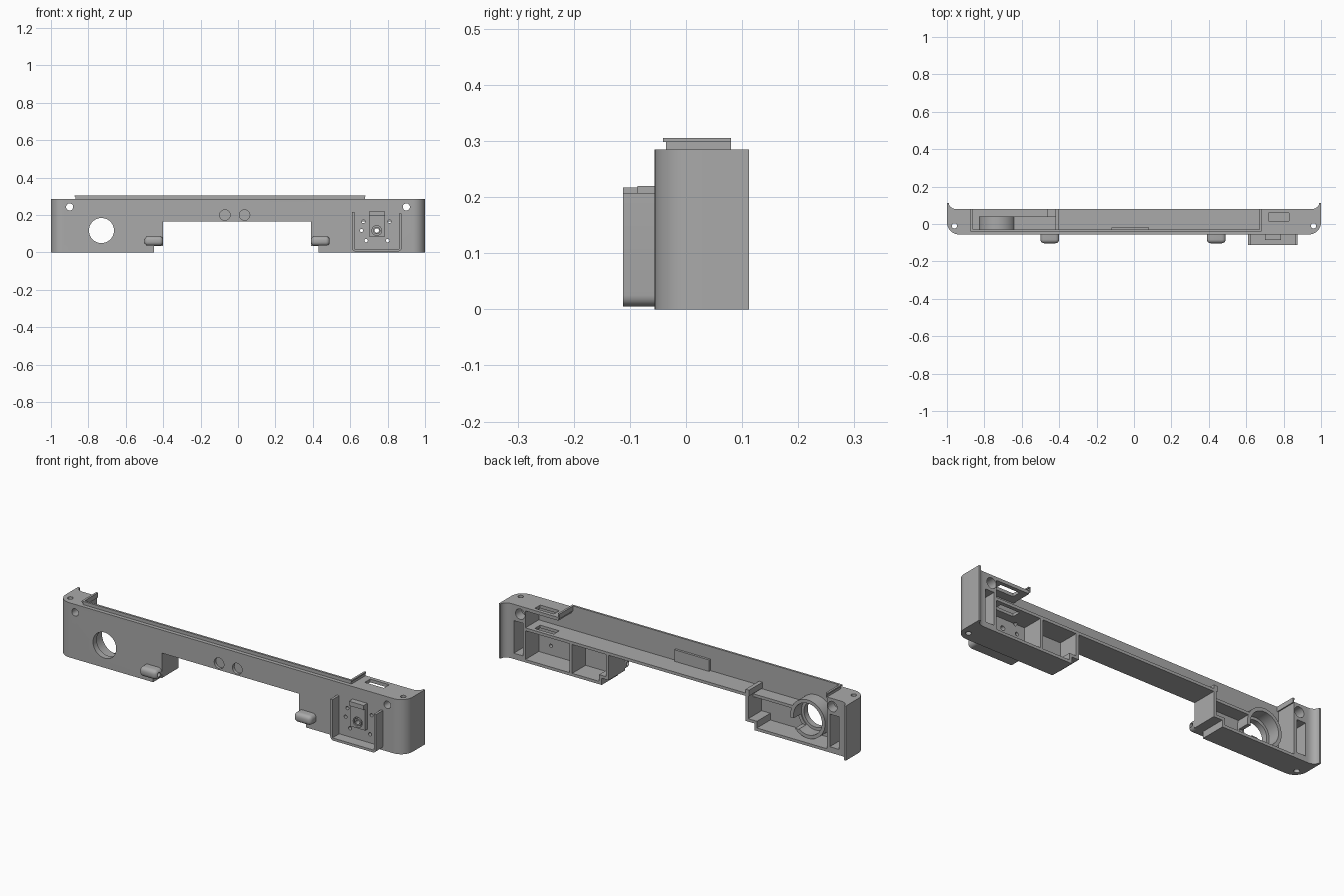
import bpy, bmesh, math
from mathutils import Matrix, Vector

if "Cube" in bpy.data.objects:
    bpy.data.objects.remove(bpy.data.objects["Cube"])

GREY = (0.40, 0.40, 0.40, 1)
grey = bpy.data.materials.new("plain grey")
grey.use_nodes = True
grey.diffuse_color = GREY
grey.node_tree.nodes["Principled BSDF"].inputs["Base Color"].default_value = GREY


def finish(name, bm):
    bmesh.ops.recalc_face_normals(bm, faces=bm.faces)
    mesh = bpy.data.meshes.new(name)
    bm.to_mesh(mesh)
    bm.free()
    mesh.materials.append(grey)
    ob = bpy.data.objects.new(name, mesh)
    bpy.context.collection.objects.link(ob)
    return ob


def box(name, x, y, z, bevel=0):
    bm = bmesh.new()
    bmesh.ops.create_cube(bm, size=1)
    for v in bm.verts:
        v.co = Vector([lo + (c + 0.5) * (hi - lo) for c, (lo, hi) in zip(v.co, (x, y, z))])
    if bevel:
        bmesh.ops.bevel(bm, geom=bm.edges[:], offset=bevel, segments=5, affect='EDGES', profile=0.5)
    return finish(name, bm)


def rod(name, centre, radius, length, axis='Y', sides=48):
    bm = bmesh.new()
    turn = {'X': Matrix.Rotation(math.pi / 2, 4, 'Y'),
            'Y': Matrix.Rotation(math.pi / 2, 4, 'X'), 'Z': Matrix()}[axis]
    bmesh.ops.create_cone(bm, cap_ends=True, segments=sides, radius1=radius, radius2=radius,
                          depth=length, matrix=Matrix.Translation(centre) @ turn)
    return finish(name, bm)


def prism(name, outline, z0, z1):
    bm = bmesh.new()
    face = bm.faces.new([bm.verts.new((x, y, z0)) for x, y in outline])
    out = bmesh.ops.extrude_face_region(bm, geom=[face])
    for v in out["geom"]:
        if isinstance(v, bmesh.types.BMVert):
            v.co.z = z1
    return finish(name, bm)


def combine(target, tools, mode='DIFFERENCE'):
    for tool in tools:
        tool.hide_render = True
        mod = target.modifiers.new("combine", 'BOOLEAN')
        mod.operation, mod.solver, mod.object = mode, 'EXACT', tool
        bpy.context.view_layer.objects.active = target
        bpy.ops.object.modifier_apply(modifier=mod.name)
        bpy.data.objects.remove(tool)


def smooth(ob):
    bpy.ops.object.select_all(action='DESELECT')
    ob.select_set(True)
    bpy.context.view_layer.objects.active = ob
    bpy.ops.object.shade_smooth_by_angle(angle=math.radians(30))


FRONT, INNER, BACK, TOP = -0.056, -0.03, 0.08, 0.285
THROUGH = (-0.5, 0.5)
REAR = (INNER, 0.5)

# Housing outline: rounded front corners, flared rear tips
side = [(0.935 + 0.065 * math.sin(a), 0.009 - 0.065 * math.cos(a))
        for a in [math.radians(9 * i) for i in range(11)]]
side += [(1.0, 0.112), (0.99, 0.112)]
side += [(0.95 + 0.04 * math.cos(a), 0.112 - 0.032 * math.sin(a))
         for a in [math.radians(15 * i) for i in range(1, 7)]]
housing = prism("housing", side + [(-x, y) for x, y in reversed(side)], 0, TOP)

# Open cavities, compartments and the central underside notch
cuts = [
    box("upper_cavity", (-0.87, 0.68), REAR, (0.18, 0.5)),
    box("covered_cavity", (0.42, 0.87), REAR, (0.18, 0.268)),
    box("centre_notch", (-0.4, 0.39), THROUGH, (-0.5, 0.165)),
    box("notch_step", (-0.45, 0.43), THROUGH, (-0.5, 0.035)),
    box("left_cell", (0.615, 0.87), REAR, (0.015, 0.165)),
    box("left_inner_cell", (0.445, 0.6), REAR, (0.015, 0.165)),
    box("left_inner_pocket", (0.405, 0.5), REAR, (0.05, 0.165)),
    box("right_cell", (-0.87, -0.465), REAR, (0.015, 0.2)),
    box("right_pocket", (-0.5, -0.415), REAR, (0.05, 0.2)),
    box("cover_slot", (0.72, 0.83), (0.015, 0.06), (0.15, 0.5)),
    rod("round_window", (-0.73, 0, 0.117), 0.067, 0.6),
]
# End slots, screw holes and corner pin holes on both sides
for s in (-1, 1):
    xs = sorted((s * 0.885, s * 0.937))
    cuts += [
        box("end_slot", xs, REAR, (0.03, 0.2)),
        rod("screw_hole", (s * 0.9, 0, 0.243), 0.019, 0.6),
        rod("counterbore", (s * 0.9, 0.28, 0.243), 0.027, 0.5),
        rod("pin_hole", (s * 0.96, -0.01, 0.15), 0.014, 0.8, 'Z'),
    ]
# Small mounting holes and shallow round recesses in the front
for x, z in ((0.67, 0.165), (0.81, 0.165), (0.66, 0.117), (0.685, 0.063), (0.8, 0.063)):
    cuts.append(rod("mount_hole", (x, -0.05, z), 0.009, 0.06, sides=20))
cuts.append(rod("shoe_hole", (0.742, -0.05, 0.117), 0.012, 0.1, sides=24))
for x in (-0.07, 0.035):
    cuts.append(rod("recess", (x, FRONT, 0.2), 0.028, 0.03))
combine(housing, cuts)
smooth(housing)

# Raised lip around three sides of the open top: neck and wider flange
def lip(name, front, x0, x1, z0, z1):
    rim = box(name, (x0, x1), (front, BACK), (z0, z1))
    combine(rim, [box("lip_opening", (-0.862, 0.672), REAR, THROUGH)])
    smooth(rim)

lip("lip_neck", -0.036, -0.868, 0.678, TOP - 0.005, 0.299)
lip("lip_flange", -0.041, -0.873, 0.683, 0.298, 0.305)

# Ring seat behind the round window, with a gap in its lower side
ring = rod("ring_seat", (-0.73, 0.001, 0.117), 0.1, 0.078)
combine(ring, [rod("ring_bore", (-0.73, 0.1, 0.117), 0.082, 0.25),
               rod("ring_opening", (-0.73, 0, 0.117), 0.067, 0.5),
               box("ring_gap", (-0.68, -0.55), (-0.02, 0.2), (0.05, 0.1))])
smooth(ring)

# Interior ledge, partition and rear pad
box("interior_ledge", (-0.645, -0.415), (INNER - 0.005, 0.04), (0.15, 0.165))
box("partition", (-0.42, -0.4), (INNER - 0.005, BACK), (0.17, 0.2))
box("rear_pad", (-0.12, 0.08), (INNER - 0.005, -0.018), (0.175, 0.24))

# Rounded pegs on either side of the notch, drilled at the inner end
for name, x0, x1, inner in (("right_peg", -0.5, -0.4, -0.4), ("left_peg", 0.39, 0.49, 0.39)):
    peg = box(name, (x0, x1), (-0.103, -0.02), (0.036, 0.086), 0.02)
    combine(peg, [box("peg_trim", (-1, 1), (FRONT + 0.01, 0.5), THROUGH),
                  rod("peg_bore", (inner, -0.079, 0.061), 0.011, 0.06, 'X', 24)])
    smooth(peg)

# U-shaped bracket with rounded lower corners
bracket = box("bracket", (0.61, 0.875), (-0.112, FRONT + 0.004), (0.005, 0.217))
bm = bmesh.new()
bm.from_mesh(bracket.data)
lower = [e for e in bm.edges if all(v.co.z < 0.01 for v in e.verts)
         and abs(e.verts[0].co.x - e.verts[1].co.x) < 0.001]
bmesh.ops.bevel(bm, geom=lower, offset=0.02, segments=5, affect='EDGES', profile=0.5)
bm.to_mesh(bracket.data)
bm.free()
combine(bracket, [box("bracket_opening", (0.623, 0.862), THROUGH, (0.018, 0.5)),
                  box("arm_trim", (0.8, 1), THROUGH, (0.207, 0.5))])
smooth(bracket)

# Shoe block with a top ledge and a hollow boss
shoe = box("shoe_block", (0.7, 0.785), (-0.074, FRONT + 0.004), (0.085, 0.215))
combine(shoe, [rod("shoe_recess", (0.742, -0.07, 0.117), 0.026, 0.028),
               rod("shoe_bore", (0.742, -0.05, 0.117), 0.012, 0.2)])
smooth(shoe)
boss = rod("shoe_boss", (0.742, -0.063, 0.117), 0.019, 0.022)
combine(boss, [rod("boss_bore", (0.742, -0.05, 0.117), 0.012, 0.2)])
smooth(boss)
box("shoe_ledge", (0.7, 0.785), (-0.086, FRONT + 0.004), (0.197, 0.22))
